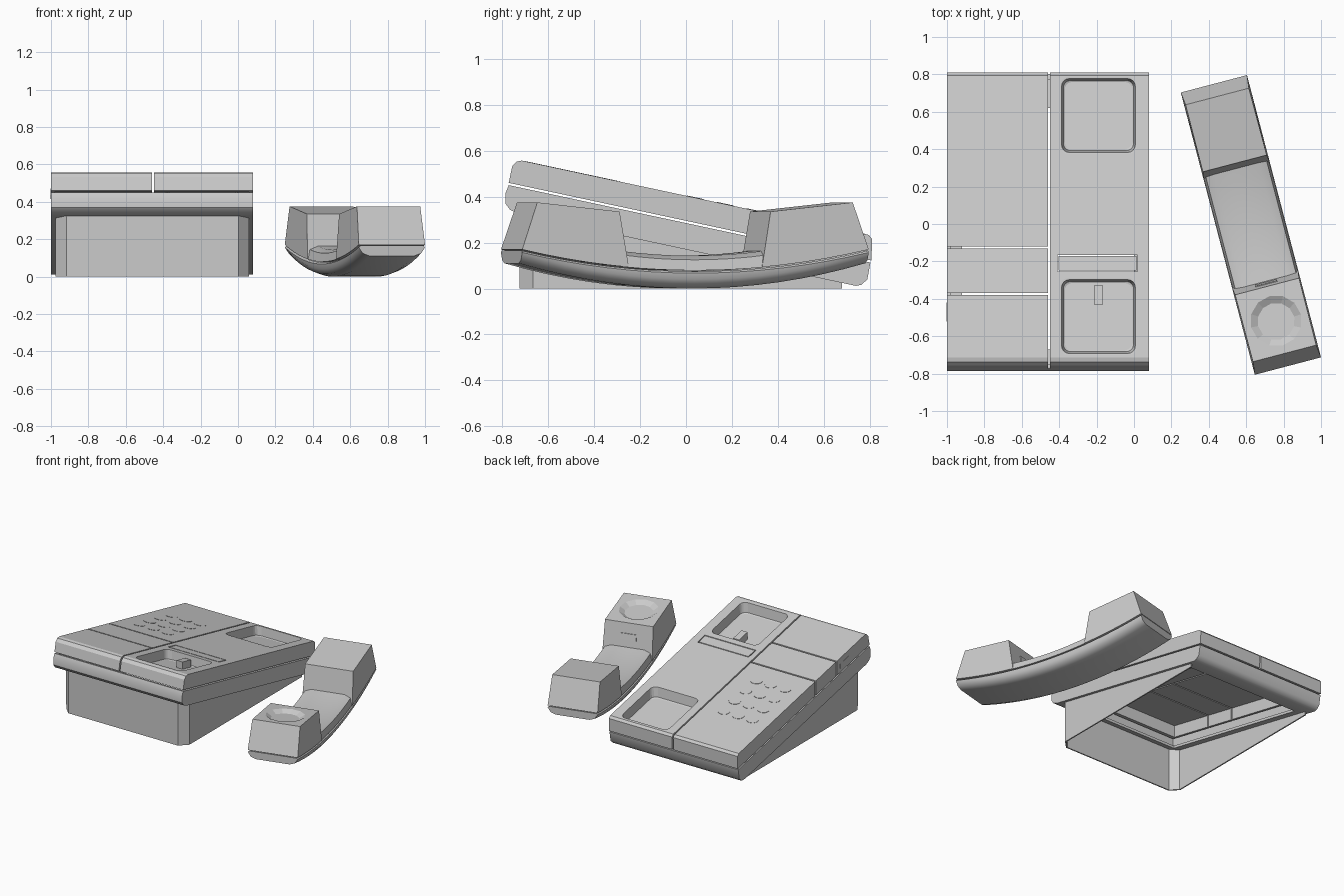
import bpy, bmesh, math
from mathutils import Matrix

cube = bpy.data.objects.get("Cube")
if cube:
    bpy.data.objects.remove(cube, do_unlink=True)

grey = bpy.data.materials.new("light_grey")
grey.use_nodes = True
grey.diffuse_color = (0.6, 0.6, 0.6, 1)
grey.node_tree.nodes["Principled BSDF"].inputs["Base Color"].default_value = grey.diffuse_color

SLOPE = 0.214                 # fall of the sloping body from front to back
LEFT, RIGHT, SPLIT = -1.0, 0.08, -0.455


def finish(name, bm, smooth=None):
    bmesh.ops.recalc_face_normals(bm, faces=bm.faces)
    mesh = bpy.data.meshes.new(name)
    bm.to_mesh(mesh)
    bm.free()
    mesh.materials.append(grey)
    ob = bpy.data.objects.new(name, mesh)
    bpy.context.collection.objects.link(ob)
    if smooth:
        activate(ob)
        bpy.ops.object.shade_smooth_by_angle(angle=math.radians(smooth))
    return ob


def activate(ob):
    bpy.ops.object.select_all(action='DESELECT')
    ob.select_set(True)
    bpy.context.view_layer.objects.active = ob


def loft(name, rings, caps=True, smooth=None):
    """Skin a list of closed rings, optionally capping both ends."""
    bm = bmesh.new()
    loops = [[bm.verts.new(p) for p in ring] for ring in rings]
    n = len(rings[0])
    for a, b in zip(loops, loops[1:]):
        for i in range(n):
            j = (i + 1) % n
            bm.faces.new((a[i], a[j], b[j], b[i]))
    if caps:
        bm.faces.new(loops[0])
        bm.faces.new(loops[-1])
    return finish(name, bm, smooth)


def prism(name, profile, x0, x1, smooth=None):
    return loft(name, [[(x, y, z) for y, z in profile] for x in (x0, x1)], smooth=smooth)


def box(name, x0, x1, y0, y1, z0, z1):
    return prism(name, [(y0, z0), (y1, z0), (y1, z1), (y0, z1)], x0, x1)


def cut(ob, cutters):
    for c in cutters:
        c.hide_render = True
        mod = ob.modifiers.new("cut", 'BOOLEAN')
        mod.operation, mod.solver, mod.object = 'DIFFERENCE', 'EXACT', c
        activate(ob)
        bpy.ops.object.modifier_apply(modifier=mod.name)
        bpy.data.objects.remove(c, do_unlink=True)


def tilt(*parts):
    for ob in parts:
        for v in ob.data.vertices:
            v.co.z -= SLOPE * v.co.y


def rounded(cx, cy, half, z, r=0.04, steps=4):
    """Rounded square ring."""
    ring = []
    for q in range(4):
        sx, sy = ((1, 1), (-1, 1), (-1, -1), (1, -1))[q]
        for k in range(steps + 1):
            a = math.pi / 2 * (q + k / steps)
            ring.append((cx + sx * (half - r) + r * math.cos(a),
                         cy + sy * (half - r) + r * math.sin(a), z))
    return ring


# Upper shell: hollow, with panel slits and two cradle openings
upper = prism("upper_shell", [(-.772, .295), (-.757, .37), (-.738, .395), (-.715, .404),
                              (.795, .404), (.81, .39), (.808, .295)], LEFT, RIGHT)
wells = {"front_cradle": (-.19, -.495), "back_cradle": (-.19, .58)}
cutters = [box("hollow", LEFT + .02, RIGHT - .02, -.735, .785, .2, .385),
           box("long_slit", SPLIT - .005, SPLIT + .005, -1, 1, .2, .5),
           box("strip_hole", -.41, .02, -.255, -.165, .3, .5)]
cutters += [box("cross_slit", -1.1, SPLIT, y - .005, y + .005, .2, .5) for y in (-.125, -.375)]
for x, y in wells.values():
    cutters.append(loft("opening", [rounded(x, y, .203, z) for z in (.3, .5)]))
cut(upper, cutters)
tilt(upper)

# Lower shell: ring open at the top and bottom
lower = prism("lower_shell", [(-.772, .285), (-.785, .25), (-.785, .2), (-.765, .178), (-.73, .17),
                              (.74, .17), (.765, .18), (.79, .21), (.803, .285)], LEFT, RIGHT, 35)
cut(lower, [box("hollow", LEFT + .02, RIGHT - .02, -.75, .77, .19, .5),
            box("floor_opening", LEFT + .08, RIGHT - .08, -.67, .62, .1, .5)])
tilt(lower)

# Cradle cups, hook and label strip
for name, (x, y) in wells.items():
    cup = loft(name, [rounded(x, y, .205, .405), rounded(x, y, .197, .404),
                      rounded(x, y, .188, .335), rounded(x, y, .18, .33)], caps=False)
    floor = loft(name + "_floor", [rounded(x, y, .18, z) for z in (.327, .33)])
    tilt(cup, floor)
tilt(box("hook", -.215, -.165, -.43, -.33, .33, .385),
     box("label_strip", -.403, .013, -.248, -.172, .385, .404))

# Keypad: flush oval keys
for row in range(4):
    for col in range(3):
        x, y = -.86 + .12 * col, .43 - .13 * row
        oval = [(math.cos(k * math.pi / 8), math.sin(k * math.pi / 8)) for k in range(16)]
        tilt(loft("key", [[(x + .045 * c, y + .036 * s, z) for c, s in oval]
                          for z in (.403, .406)]))

# Side socket
tilt(box("side_socket", LEFT - .002, LEFT + .01, -.52, -.42, .325, .36))

# Stand: three thin walls with chamfered front corners
SL, SR, SF, SB, CH = -.97, .055, -.72, .68, .055
path = [(SL, SB), (SL, SF + CH), (SL + CH, SF), (SR - CH, SF), (SR, SF + CH), (SR, SB)]
bm = bmesh.new()
cols = [[bm.verts.new((x, y, z)) for z in (0, .175 - SLOPE * y)] for x, y in path]
for a, b in zip(cols, cols[1:]):
    bm.faces.new((a[0], b[0], b[1], a[1]))
stand = finish("stand", bm)
wall = stand.modifiers.new("wall", 'SOLIDIFY')
wall.thickness, wall.offset = .01, 0
activate(stand)
bpy.ops.object.modifier_apply(modifier=wall.name)


# Handset, made along y and then turned into place
def bottom(s):
    return .11 * (s / .78) ** 2


def seam(s):
    return .075 + .09 * (s / .78) ** 2


def mirror_ring(s, half):
    return [(x, s, z) for x, z in half] + [(-x, s, z) for x, z in reversed(half)]


W = .183
steps = [-.78 + 1.56 * i / 16 for i in range(17)]
handset = [loft("handset_underside",
                [mirror_ring(s, [(W - .01, seam(s)), (W, seam(s) - .008), (W - .004, bottom(s) + .04),
                                 (W - .022, bottom(s) + .014), (W - .06, bottom(s))])
                 for s in steps], smooth=40)]
grip = [-.33 + .66 * i / 8 for i in range(9)]
handset.append(loft("handset_grip",
                    [mirror_ring(s, [(W - .003, seam(s) + .004), (W - .015, .125 + .2 * s * s),
                                     (W - .06, .143 + .2 * s * s)]) for s in grip], smooth=40))

# Mouth and ear blocks, narrowing slightly to the top
for name, side in (("mouth_block", -1), ("ear_block", 1)):
    under = [.30 + .096 * i for i in range(6)]
    profile = [(s, seam(s) + .005) for s in under] + [(.71, .375), (.34, .335)]
    rings = []
    for sign in (-1, 1):
        rings.append([(sign * (W - .04 * max(0, z - .17)), side * s, z) for s, z in profile])
    block = loft(name, rings)
    if side < 0:
        # Shallow round dish
        bm = bmesh.new()
        bmesh.ops.create_cone(bm, cap_ends=True, segments=12, radius1=.10, radius2=.18, depth=.05)
        bmesh.ops.transform(bm, verts=bm.verts, matrix=Matrix.Translation((0, -.53, .357))
                            @ Matrix.Rotation(-math.atan(.108), 4, 'X'))
        cut(block, [finish("dish", bm)])
    handset.append(block)

# Cord socket plate on the inner face of the mouth block
handset.append(prism("cord_socket", [(-.328, .26), (-.32, .215), (-.315, .215), (-.323, .26)], -.06, .06))

place = Matrix.Translation((.625, -.005, 0)) @ Matrix.Rotation(math.radians(14.7), 4, 'Z')
for ob in handset:
    ob.data.transform(place)
